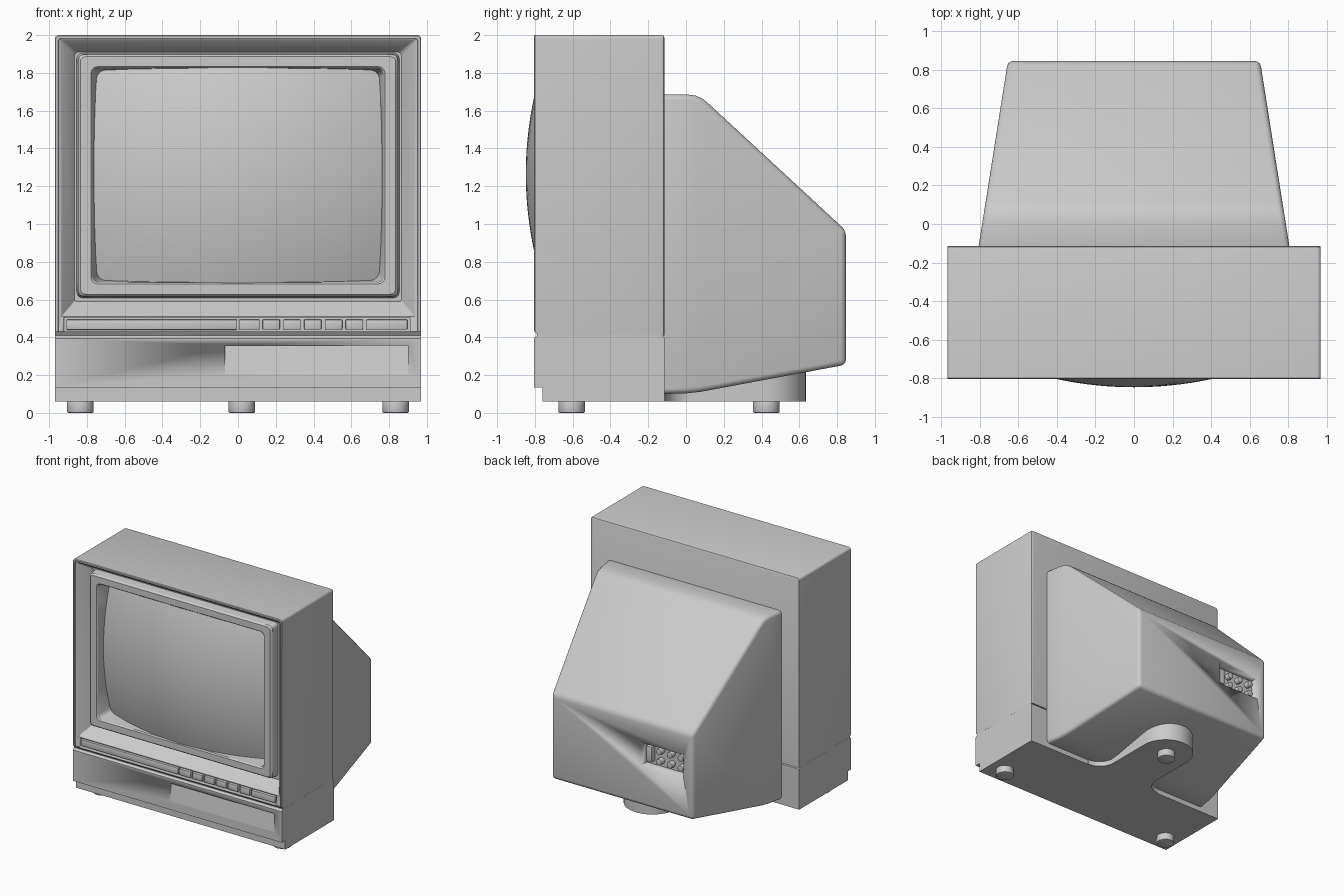
import bpy, bmesh, math
from mathutils import Matrix, Vector

if "Cube" in bpy.data.objects:
    bpy.data.objects.remove(bpy.data.objects["Cube"])


def finish(name, bm, angle=30, bevel=0.0, bevel_angle=0.6, seg=3):
    """Turn a bmesh into an object, with optional edge rounding."""
    bmesh.ops.recalc_face_normals(bm, faces=bm.faces)
    if bevel:
        edges = [e for e in bm.edges if len(e.link_faces) == 2
                 and e.calc_face_angle(0) > bevel_angle]
        bmesh.ops.bevel(bm, geom=edges, offset=bevel, segments=seg,
                        profile=0.5, affect='EDGES', clamp_overlap=True)
    mesh = bpy.data.meshes.new(name)
    bm.to_mesh(mesh)
    bm.free()
    ob = bpy.data.objects.new(name, mesh)
    bpy.context.collection.objects.link(ob)
    bpy.ops.object.select_all(action='DESELECT')
    ob.select_set(True)
    bpy.context.view_layer.objects.active = ob
    bpy.ops.object.shade_smooth_by_angle(angle=math.radians(angle))
    return ob


def box(name, x0, x1, y0, y1, z0, z1, bevel=0.0):
    bm = bmesh.new()
    bmesh.ops.create_cube(bm, size=1)
    for v in bm.verts:
        v.co = Vector(((x0 + x1) / 2 + v.co.x * (x1 - x0),
                       (y0 + y1) / 2 + v.co.y * (y1 - y0),
                       (z0 + z1) / 2 + v.co.z * (z1 - z0)))
    return finish(name, bm, bevel=bevel, seg=2)


def cylinder(name, r, centre, depth, along_y=False, sides=32, bevel=0.006):
    bm = bmesh.new()
    m = Matrix.Translation(centre)
    if along_y:
        m = m @ Matrix.Rotation(math.pi / 2, 4, 'X')
    bmesh.ops.create_cone(bm, cap_ends=True, segments=sides, radius1=r,
                          radius2=r, depth=depth, matrix=m)
    return finish(name, bm, bevel=bevel, seg=2)


def loft(bm, loops, cap_start=False, cap_end=False):
    rings = [[bm.verts.new(p) for p in lp] for lp in loops]
    n = len(rings[0])
    for a, b in zip(rings, rings[1:]):
        for i in range(n):
            bm.faces.new((a[i], a[(i + 1) % n], b[(i + 1) % n], b[i]))
    if cap_start:
        bm.faces.new(rings[0])
    if cap_end:
        bm.faces.new(rings[-1])
    return rings


def rounded(hx, z0, z1, y, r, rb=None, bulge=0.0, arc=5, side=10):
    """Rounded rectangle in the xz plane; bulge bows the sides outward."""
    rb = r if rb is None else rb
    corners = [(1, 1, r, 0), (-1, 1, r, 90), (-1, -1, rb, 180), (1, -1, rb, 270)]
    cz, hz, pts = (z0 + z1) / 2, (z1 - z0) / 2, []
    for sx, sz, rad, start in corners:
        for k in range(arc + 1):
            t = math.radians(start + 90 * k / arc)
            pts.append((sx * (hx - rad) + rad * math.cos(t),
                        sz * (hz - rad) + rad * math.sin(t)))
    out, n = [], len(pts)
    for i, (x, z) in enumerate(pts):
        out.append((x, z))
        if bulge and i % (arc + 1) == arc:
            x2, z2 = pts[(i + 1) % n]
            out += [(x + (x2 - x) * k / side, z + (z2 - z) * k / side)
                    for k in range(1, side)]
    return [Vector((x * (1 + bulge * (1 - (z / hz) ** 2)), y,
                    cz + z * (1 + bulge * (1 - (x / hx) ** 2)))) for x, z in out]


def prism(name, profile, half_width, bevel=0.0, x_off=0.0):
    """Side profile of (y, z) points spread over x; half_width depends on y."""
    bm = bmesh.new()
    loft(bm, [[(x_off + s * half_width(y), y, z) for y, z in profile]
              for s in (-1, 1)], True, True)
    return finish(name, bm, bevel=bevel)


def cut(ob, cutter):
    cutter.hide_render = True
    mod = ob.modifiers.new("cut", 'BOOLEAN')
    mod.operation, mod.object, mod.solver = 'DIFFERENCE', cutter, 'EXACT'
    bpy.ops.object.select_all(action='DESELECT')
    bpy.context.view_layer.objects.active = ob
    ob.select_set(True)
    bpy.ops.object.modifier_apply(modifier=mod.name)
    bpy.data.objects.remove(cutter)


# Upper housing: outer walls, front lip, sloped recess and tube well
bm = bmesh.new()
loft(bm, [rounded(hx, z0, z1, y, r, rb) for hx, z0, z1, y, r, rb in (
    (0.958, 0.41, 1.988, -0.115, 0.02, 0.001),
    (0.967, 0.41, 1.997, -0.120, 0.02, 0.001),
    (0.970, 0.41, 2.000, -0.132, 0.02, 0.001),
    (0.970, 0.41, 2.000, -0.785, 0.02, 0.001),
    (0.970, 0.43, 2.000, -0.800, 0.02, 0.001),
    (0.965, 0.43, 1.995, -0.805, 0.02, 0.001),
    (0.953, 0.43, 1.983, -0.805, 0.015, 0.001),
    (0.951, 0.43, 1.981, -0.795, 0.015, 0.001),
    (0.935, 0.51, 1.970, -0.788, 0.01, 0.002),
    (0.865, 0.59, 1.910, -0.690, 0.02, 0.01),
    (0.800, 0.66, 1.860, -0.690, 0.02, 0.02),
    (0.800, 0.66, 1.860, -0.500, 0.02, 0.02))], True, True)
housing = finish("upper_housing", bm)
cut(housing, box("slot_cutter", -0.92, 0.91, -0.85, -0.765, 0.43, 0.505))

# Control strip cover and buttons sitting in the slot
box("control_cover", -0.908, -0.004, -0.79, -0.75, 0.44, 0.494, 0.004)
buttons = [(0.005, 0.115)] + [(0.13 + 0.11 * i, 0.222 + 0.11 * i)
                              for i in range(5)] + [(0.68, 0.897)]
for x0, x1 in buttons:
    box("button", x0, x1, -0.793, -0.75, 0.441, 0.494, 0.005)

# Lower housing with stepped plinth and wedge-shaped control door recess
lower = prism("lower_housing", [
    (-0.76, 0.06), (-0.76, 0.135), (-0.805, 0.135), (-0.805, 0.395),
    (-0.79, 0.41), (-0.125, 0.41), (-0.115, 0.40), (-0.115, 0.06)],
    lambda y: 0.97)
cut(lower, prism("door_cutter", [
    (-0.805, 0.205), (-0.782, 0.357), (-0.84, 0.357), (-0.84, 0.205)],
    lambda y: 0.485, x_off=0.415))

# Raised frame around the picture tube
bm = bmesh.new()
B = 0.012
loft(bm, [rounded(hx, z0, z1, y, r, bulge=b) for hx, z0, z1, y, r, b in (
    (0.855, 0.608, 1.906, -0.680, 0.03, 1e-5),
    (0.846, 0.617, 1.897, -0.752, 0.03, 1e-5),
    (0.835, 0.628, 1.886, -0.765, 0.03, 1e-5),
    (0.778, 0.683, 1.833, -0.765, 0.035, 1e-5),
    (0.770, 0.691, 1.825, -0.755, 0.035, 1e-5),
    (0.740, 0.706, 1.810, -0.590, 0.05, B))])
finish("screen_frame", bm)

# Picture tube face: spherical bulge inside the frame
bm = bmesh.new()
rim = rounded(0.753, 0.694, 1.822, 0, 0.05, bulge=B)
cz, loops = 1.265, []
for k in range(16, 0, -1):
    s = k / 16
    loops.append([(p.x * s, -0.848 + s * s * (p.x ** 2 + (p.z - cz) ** 2) / 3.8,
                   cz + (p.z - cz) * s) for p in rim])
rings = loft(bm, loops)
centre = bm.verts.new((0, -0.848, cz))
for i, v in enumerate(rings[-1]):
    bm.faces.new((v, rings[-1][(i + 1) % len(rim)], centre))
screen = finish("screen", bm)
if screen.data.polygons[0].normal.y > 0:
    screen.data.flip_normals()

# Tapered rear shell
rear = prism("rear_shell", [
    (-0.14, 0.10), (0.0, 0.103), (0.08, 0.112), (0.847, 0.255), (0.847, 0.965),
    (0.12, 1.637), (0.085, 1.665), (0.05, 1.68), (0.01, 1.685), (-0.14, 1.685)],
    lambda y: 0.807 - 0.158 * (y + 0.115), bevel=0.028)
cut(rear, box("socket_cutter", -0.57, -0.18, 0.775, 0.95, 0.59, 0.78))

# Sockets in the rear recess
for x in (-0.52, -0.42, -0.32):
    for z in (0.64, 0.725):
        cylinder("socket", 0.026, (x, 0.79, z), 0.06, True, 16, 0.004)
box("socket_block", -0.255, -0.205, 0.76, 0.82, 0.62, 0.75, 0.004)

# Tongue-shaped stand under the rear shell
half = [(0.36, -0.13)]
half += [(0.36 + 0.14 * math.cos(t), 0.03 + 0.14 * math.sin(t)) for t in
         (math.radians(270 - 15 * k) for k in range(7))]
half += [(0.22 * math.cos(t), 0.415 + 0.22 * math.sin(t)) for t in
         (math.radians(7.5 * k) for k in range(12))]
outline = half + [(0, 0.635)] + [(-x, y) for x, y in reversed(half)]
bm = bmesh.new()
loft(bm, [[(x + 0.02, y, z) for x, y in outline] for z in (0.06, 0.28)], True, True)
finish("rear_stand", bm)

# Three feet
for x, y in ((-0.835, -0.605), (0.835, -0.605), (0.02, 0.425)):
    cylinder("foot", 0.07, (x, y, 0.0325), 0.065)
